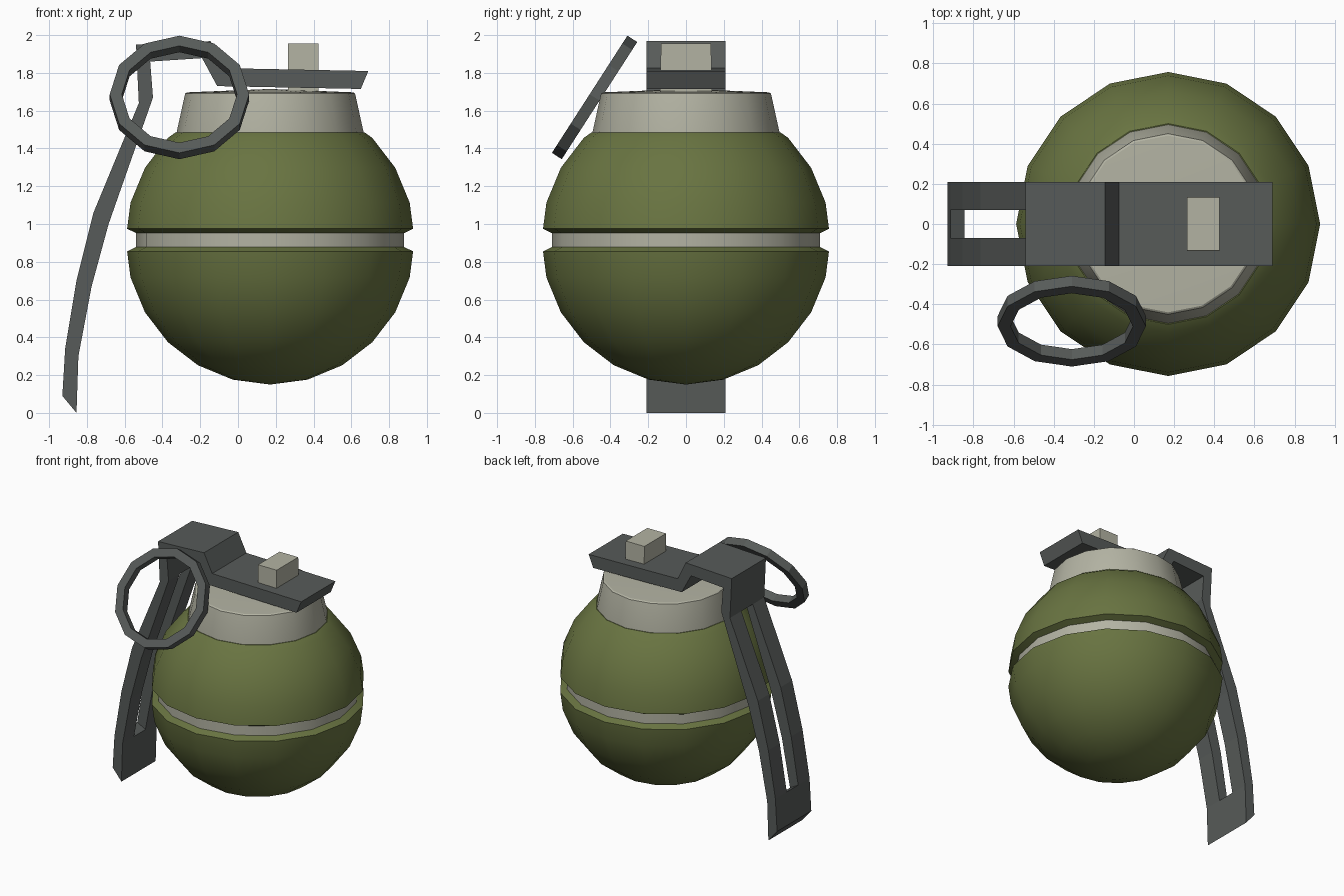
import bpy, bmesh, math

if "Cube" in bpy.data.objects:
    bpy.data.objects.remove(bpy.data.objects["Cube"])

CX = 0.17  # body axis


def material(name, rgb):
    m = bpy.data.materials.new(name)
    m.diffuse_color = (*rgb, 1)
    m.use_nodes = True
    m.node_tree.nodes["Principled BSDF"].inputs["Base Color"].default_value = m.diffuse_color
    return m


GREEN = material("olive green", (0.140, 0.174, 0.053))
PALE = material("pale grey", (0.45, 0.45, 0.365))
DARK = material("dark grey", (0.095, 0.104, 0.100))


def finish(bm, name, mats, smooth=False):
    bmesh.ops.remove_doubles(bm, verts=bm.verts, dist=1e-5)
    bmesh.ops.recalc_face_normals(bm, faces=bm.faces)
    me = bpy.data.meshes.new(name)
    bm.to_mesh(me)
    bm.free()
    ob = bpy.data.objects.new(name, me)
    bpy.context.collection.objects.link(ob)
    for m in mats:
        me.materials.append(m)
    if smooth:
        bpy.ops.object.select_all(action='DESELECT')
        ob.select_set(True)
        bpy.context.view_layer.objects.active = ob
        bpy.ops.object.shade_smooth_by_angle(angle=math.radians(30))
    return ob


def lathe(profile, n, closed=False):
    """Revolve an (r, z) profile around the z axis."""
    bm = bmesh.new()
    rings = []
    for r, z in profile:
        if r == 0:
            rings.append([bm.verts.new((0, 0, z))] * n)
        else:
            rings.append([bm.verts.new((r * math.cos(2 * math.pi * k / n),
                                        r * math.sin(2 * math.pi * k / n), z))
                          for k in range(n)])
    pairs = list(zip(rings, rings[1:]))
    if closed:
        pairs.append((rings[-1], rings[0]))
    for a, b in pairs:
        for k in range(n):
            j = (k + 1) % n
            bm.faces.new(list(dict.fromkeys((a[k], a[j], b[j], b[k]))))
    return bm


# Round body with a pale band inside the waist groove
R, ZC = 0.765, 0.915


def ball(deg):
    return R * math.sin(math.radians(deg)), ZC - R * math.cos(math.radians(deg))


profile = [(0, ZC - R)] + [ball(15 * i) for i in range(1, 6)]
profile += [(0.757, 0.855), (0.71, 0.878), (0.71, 0.952), (0.757, 0.975)]
profile += [ball(a) for a in (105, 120, 135)] + [(0.50, 1.485), (0, 1.485)]
bm = lathe(profile, 16)
for f in bm.faces:
    if all(0.87 < v.co.z < 0.96 for v in f.verts):
        f.material_index = 1
finish(bm, "body", [GREEN, PALE], True).location.x = CX

# Tapered collar with a slightly domed top
bm = lathe([(0, 1.46), (0.495, 1.46), (0.495, 1.485), (0.45, 1.69),
            (0.44, 1.697), (0, 1.715)], 16)
finish(bm, "collar", [PALE], True).location.x = CX

# Bent lever: matching outer and inner profile points, swept across the width
outer = [(0.69, 1.81), (-0.075, 1.825), (-0.145, 1.968), (-0.54, 1.95),
         (-0.525, 1.64), (-0.765, 1.06), (-0.855, 0.70), (-0.915, 0.34), (-0.93, 0.09)]
inner = [(0.65, 1.715), (-0.11, 1.73), (-0.19, 1.878), (-0.465, 1.86),
         (-0.45, 1.67), (-0.685, 1.00), (-0.775, 0.67), (-0.845, 0.30), (-0.855, 0.0)]
ys = [-0.21, -0.07, 0.07, 0.21]
bm = bmesh.new()
grid = [[[bm.verts.new((x, y, z)) for y in ys] for x, z in side] for side in (outer, inner)]
# cells of the strip; the middle column is left open for the slot
cells = {(i, j) for i in range(len(outer) - 1) for j in range(3)
         if not (j == 1 and 4 <= i <= 6)}
for i, j in cells:
    corners = [(i, j), (i + 1, j), (i + 1, j + 1), (i, j + 1)]
    for s in (0, 1):
        bm.faces.new([grid[s][a][b] for a, b in corners])
    neighbours = [(i, j - 1), (i + 1, j), (i, j + 1), (i - 1, j)]
    for k, nb in enumerate(neighbours):
        if nb not in cells:
            (a, b), (c, d) = corners[k], corners[(k + 1) % 4]
            bm.faces.new([grid[0][a][b], grid[0][c][d], grid[1][c][d], grid[1][a][b]])
bmesh.ops.dissolve_limit(bm, angle_limit=0.001, verts=bm.verts, edges=bm.edges)
finish(bm, "lever", [DARK])

# Block standing through the lever plate
bm = bmesh.new()
bmesh.ops.create_cube(bm, size=1)
for v in bm.verts:
    v.co.x = 0.345 + v.co.x * 0.16
    v.co.y *= 0.265 if v.co.z > 0 else 0.275
    v.co.z = 1.955 if v.co.z > 0 else 1.69
finish(bm, "fuse_block", [PALE])

# Tilted pull ring
bm = lathe([(0.369, -0.031), (0.369, 0.031), (0.305, 0.031), (0.305, -0.031)], 12, True)
ring = finish(bm, "pull_ring", [DARK])
ring.location = (-0.31, -0.484, 1.67)
ring.rotation_euler.x = math.radians(57.2)
